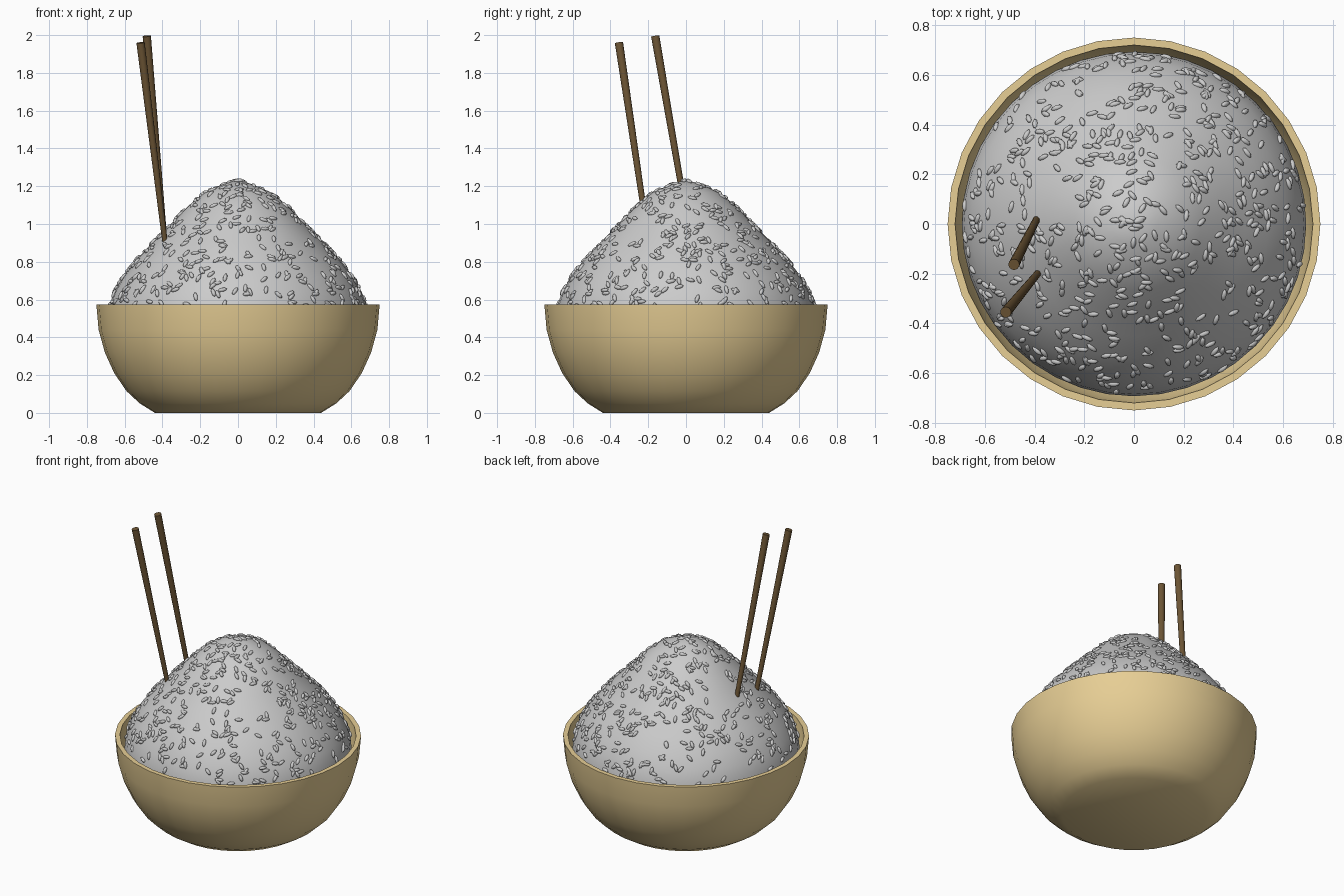
import bpy, bmesh, math, random
from mathutils import Vector, Matrix

if "Cube" in bpy.data.objects:
    bpy.data.objects.remove(bpy.data.objects["Cube"])

random.seed(7)


def material(name, rgb):
    m = bpy.data.materials.new(name)
    m.diffuse_color = (*rgb, 1)
    m.use_nodes = True
    m.node_tree.nodes["Principled BSDF"].inputs["Base Color"].default_value = m.diffuse_color
    return m


def finish(bm, name, mat=None, angle=35):
    bmesh.ops.recalc_face_normals(bm, faces=bm.faces)
    me = bpy.data.meshes.new(name)
    bm.to_mesh(me)
    bm.free()
    ob = bpy.data.objects.new(name, me)
    bpy.context.collection.objects.link(ob)
    if mat:
        me.materials.append(mat)
    bpy.ops.object.select_all(action='DESELECT')
    ob.select_set(True)
    bpy.context.view_layer.objects.active = ob
    bpy.ops.object.shade_smooth_by_angle(angle=math.radians(angle))
    return ob


def lathe(name, profile, sides, mat=None, angle=35):
    bm = bmesh.new()
    vs = [bm.verts.new((r, 0, z)) for r, z in profile]
    es = [bm.edges.new(p) for p in zip(vs, vs[1:])]
    bmesh.ops.spin(bm, geom=vs + es, axis=(0, 0, 1), cent=(0, 0, 0),
                   angle=math.tau, steps=sides, use_merge=False)
    bmesh.ops.remove_doubles(bm, verts=bm.verts, dist=1e-4)
    return finish(bm, name, mat, angle)


bamboo = material("pale_bamboo", (0.80, 0.62, 0.30))
dark_wood = material("dark_wood", (0.15, 0.09, 0.035))

# Bowl: outer wall, flat rim, inner wall
lathe("bowl", [(0, 0), (0.44, 0), (0.52, 0.05), (0.59, 0.115), (0.655, 0.21),
               (0.705, 0.32), (0.738, 0.44), (0.75, 0.575), (0.72, 0.575),
               (0.708, 0.44), (0.675, 0.33), (0.625, 0.22), (0.56, 0.135),
               (0.42, 0.04), (0, 0.03)], 32, bamboo)

# Rice mound, heaped to a soft point
MOUND = [(0, 1.235), (0.09, 1.205), (0.18, 1.165), (0.27, 1.09), (0.36, 0.995),
         (0.45, 0.905), (0.54, 0.81), (0.61, 0.72), (0.655, 0.64), (0.685, 0.56),
         (0.693, 0.48), (0.675, 0.38)]
lathe("rice_mound", MOUND + [(0.6, 0.22), (0.4, 0.08), (0, 0.06)], 40, None, 60)

# Rice grains lying on the mound, spread evenly by area
segments = list(zip(MOUND, MOUND[1:]))[:9]
areas = [(a[0] + b[0]) * math.dist(a, b) for a, b in segments]
bm = bmesh.new()
for _ in range(640):
    (r0, z0), (r1, z1) = random.choices(segments, areas)[0]
    t, a = random.random(), random.uniform(0, math.tau)
    r, z = r0 + (r1 - r0) * t, z0 + (z1 - z0) * t
    out = Vector((math.cos(a), math.sin(a), 0))
    normal = (out * (z0 - z1) + Vector((0, 0, r1 - r0))).normalized()
    place = (Matrix.Translation(out * r + Vector((0, 0, z)))
             @ normal.to_track_quat('Z', 'Y').to_matrix().to_4x4()
             @ Matrix.Rotation(random.uniform(0, math.pi), 4, 'Z')
             @ Matrix.Diagonal((0.025, 0.011, 0.011, 1)))
    bmesh.ops.create_uvsphere(bm, u_segments=8, v_segments=6, radius=1, matrix=place)
finish(bm, "rice_grains", None, 70)

# Chopsticks: tapered rods, tips buried in the rice
for name, top, entry in (("chopstick_back", (-0.483, -0.163, 1.995), (-0.392, 0.018, 0.95)),
                         ("chopstick_front", (-0.516, -0.355, 1.96), (-0.392, -0.205, 0.95))):
    top, entry = Vector(top), Vector(entry)
    tip = top.lerp(entry, 1.2)
    bm = bmesh.new()
    place = (Matrix.Translation((top + tip) / 2)
             @ (top - tip).to_track_quat('Z', 'Y').to_matrix().to_4x4())
    bmesh.ops.create_cone(bm, cap_ends=True, segments=16, radius1=0.013, radius2=0.022,
                          depth=(top - tip).length, matrix=place)
    finish(bm, name, dark_wood)
